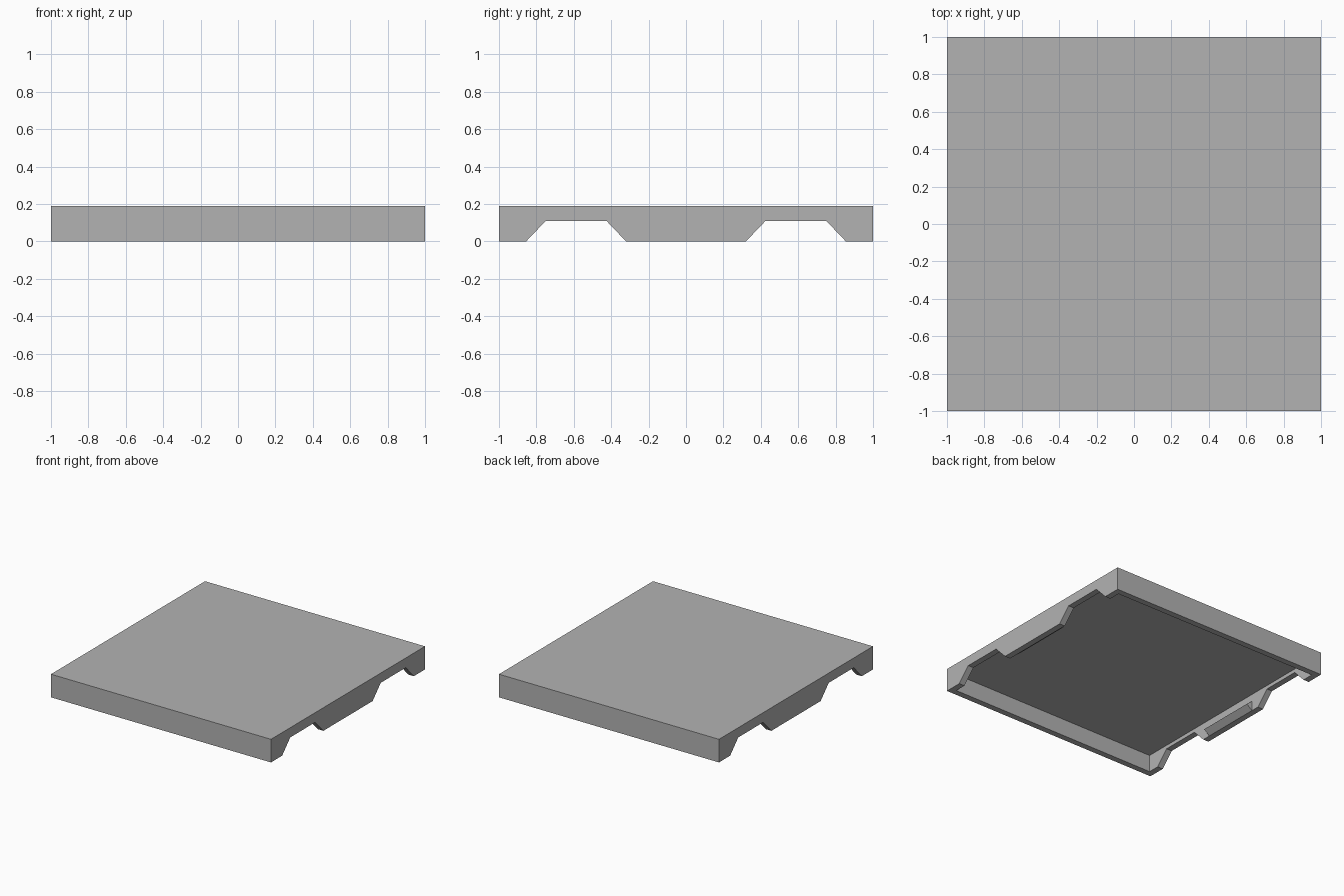
import bpy
import bmesh

default = bpy.data.objects.get("Cube")
if default:
    bpy.data.objects.remove(default, do_unlink=True)

HEIGHT, WALL, CEILING = 0.19, 0.05, 0.14
NOTCH_TOP = 0.11

grey = bpy.data.materials.new("plain_grey")
grey.use_nodes = True
colour = (0.45, 0.45, 0.45, 1)
grey.diffuse_color = colour
grey.node_tree.nodes["Principled BSDF"].inputs["Base Color"].default_value = colour


def prism(name, profile, axis, start, end):
    """Extrude a profile of (horizontal, z) points along the x or y axis."""
    bm = bmesh.new()
    place = (lambda h, z: (start, h, z)) if axis == "x" else (lambda h, z: (h, start, z))
    face = bm.faces.new([bm.verts.new(place(h, z)) for h, z in profile])
    moved = bmesh.ops.extrude_face_region(bm, geom=[face])["geom"]
    shift = (end - start, 0, 0) if axis == "x" else (0, end - start, 0)
    bmesh.ops.translate(bm, vec=shift, verts=[v for v in moved if isinstance(v, bmesh.types.BMVert)])
    bmesh.ops.recalc_face_normals(bm, faces=bm.faces)
    mesh = bpy.data.meshes.new(name)
    bm.to_mesh(mesh)
    bm.free()
    mesh.materials.append(grey)
    obj = bpy.data.objects.new(name, mesh)
    bpy.context.collection.objects.link(obj)
    return obj


def combine(target, tool, operation):
    """Apply a boolean and discard the tool object."""
    mod = target.modifiers.new("boolean", "BOOLEAN")
    mod.operation, mod.solver, mod.object = operation, "EXACT", tool
    bpy.context.view_layer.objects.active = target
    bpy.ops.object.modifier_apply(modifier=mod.name)
    bpy.data.objects.remove(tool, do_unlink=True)


# Lid with feet: its side profile has a sloped notch on either side of the middle foot
half = [(0.32, 0), (0.425, NOTCH_TOP), (0.75, NOTCH_TOP), (0.855, 0), (1, 0), (1, HEIGHT)]
outline = half + [(-y, z) for y, z in reversed(half)]
lid = prism("lid", outline, "x", -1, 1)

# Hollow underside
inner = 1 - WALL
cavity = [(-inner, -0.1), (inner, -0.1), (inner, CEILING), (-inner, CEILING)]
combine(lid, prism("cavity_cutter", cavity, "x", -inner, inner), "DIFFERENCE")

# Snap ridges inside the two middle feet
for side in (-1, 1):
    ridge = [(inner, 0), (inner - 0.05, 0.04), (inner, 0.08), (inner + 0.02, 0.04)]
    ridge = [(side * x, z) for x, z in ridge]
    combine(lid, prism("snap_ridge", ridge, "y", -0.25, 0.25), "UNION")
